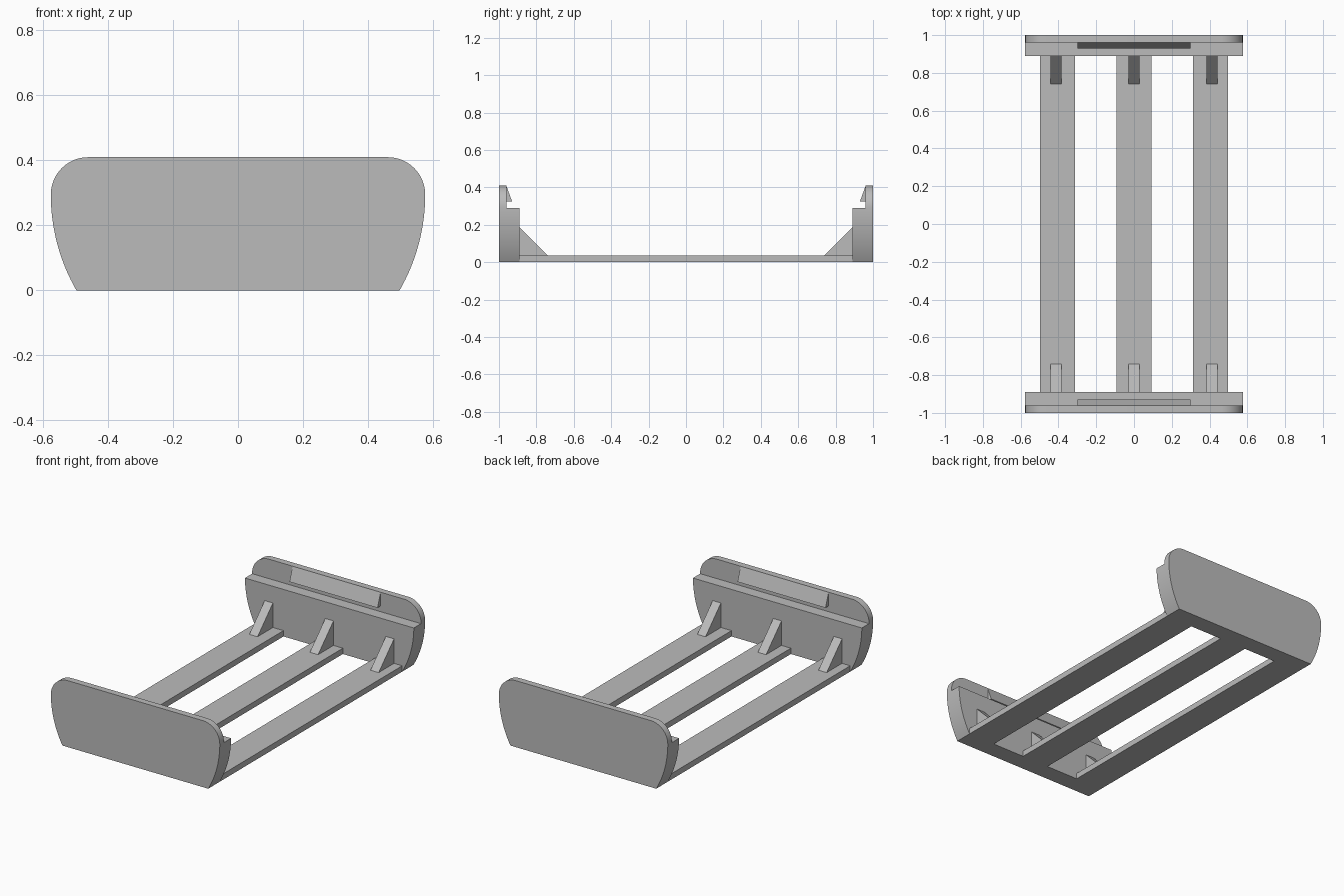
import bpy, bmesh
from math import sin, cos, pi, asin

cube = bpy.data.objects.get("Cube")
if cube:
    bpy.data.objects.remove(cube, do_unlink=True)

grey = bpy.data.materials.new("plain grey")
grey.use_nodes = True
colour = (0.5, 0.5, 0.5, 1)
grey.diffuse_color = colour
grey.node_tree.nodes["Principled BSDF"].inputs["Base Color"].default_value = colour


def prism(name, profile, axis, start, end):
    """Extrude a 2D profile along x (profile in y, z) or y (profile in x, z)."""
    bm = bmesh.new()
    place = (lambda a, b: (start, a, b)) if axis == "x" else (lambda a, b: (a, start, b))
    face = bm.faces.new([bm.verts.new(place(a, b)) for a, b in profile])
    result = bmesh.ops.extrude_face_region(bm, geom=[face])
    shift = (end - start, 0, 0) if axis == "x" else (0, end - start, 0)
    verts = [g for g in result["geom"] if isinstance(g, bmesh.types.BMVert)]
    bmesh.ops.translate(bm, vec=shift, verts=verts)
    bmesh.ops.recalc_face_normals(bm, faces=bm.faces)
    mesh = bpy.data.meshes.new(name)
    bm.to_mesh(mesh)
    bm.free()
    mesh.materials.append(grey)
    obj = bpy.data.objects.new(name, mesh)
    bpy.context.collection.objects.link(obj)
    return obj


def rect(a0, a1, b0, b1):
    return [(a0, b0), (a1, b0), (a1, b1), (a0, b1)]


def select(obj):
    bpy.ops.object.select_all(action="DESELECT")
    obj.select_set(True)
    bpy.context.view_layer.objects.active = obj


def mirror_to_back(obj):
    mod = obj.modifiers.new("Mirror", "MIRROR")
    mod.use_axis = (False, True, False)
    mod.use_mirror_merge = False
    select(obj)
    bpy.ops.object.modifier_apply(modifier=mod.name)


OUTER, STEP, INNER = -1.0, -0.96, -0.89
HALF, FOOT, TOP, SHOULDER = 0.576, 0.497, 0.41, 0.295
RAIL_TOP = 0.036

# End panel outline: bowed flank, then a rounded upper corner
flare = HALF - FOOT
bow = (flare ** 2 + SHOULDER ** 2) / (2 * flare)
corner = TOP - SHOULDER
sweep = asin(SHOULDER / bow)
side = []
for i in range(16):
    t = -sweep * (1 - i / 16)
    side.append((HALF - bow + bow * cos(t), SHOULDER + bow * sin(t)))
for i in range(17):
    t = pi / 2 * i / 16
    side.append((HALF - corner + corner * cos(t), SHOULDER + corner * sin(t)))
outline = side + [(-x, z) for x, z in reversed(side)]

# End panels, stepped back above the ledge
panel = prism("end_panels", outline, "y", OUTER, INNER)
cutter = prism("ledge_cutter", rect(STEP, INNER + 0.1, 0.29, TOP + 0.1), "x", -1, 1)
cutter.hide_render = True
cut = panel.modifiers.new("Ledge", "BOOLEAN")
cut.operation = "DIFFERENCE"
cut.solver = "EXACT"
cut.object = cutter
select(panel)
bpy.ops.object.modifier_apply(modifier=cut.name)
bpy.data.objects.remove(cutter, do_unlink=True)
mirror_to_back(panel)
select(panel)
bpy.ops.object.shade_smooth_by_angle(angle=pi / 6)

# Wedge-shaped catches on the inner face of the panels
catch = prism("snap_catches", [(STEP, 0.325), (-0.93, 0.325), (STEP, 0.408)], "x", -0.3, 0.3)
mirror_to_back(catch)

# Floor rails with triangular braces at both ends
for label, x in (("right", -0.405), ("middle", 0), ("left", 0.405)):
    prism(label + "_rail", rect(x - 0.092, x + 0.092, 0, RAIL_TOP), "y", INNER, -INNER)
    bx = x * 1.02
    brace = prism(label + "_braces", [(INNER, RAIL_TOP), (-0.74, RAIL_TOP), (INNER, 0.187)],
                  "x", bx - 0.028, bx + 0.028)
    mirror_to_back(brace)
